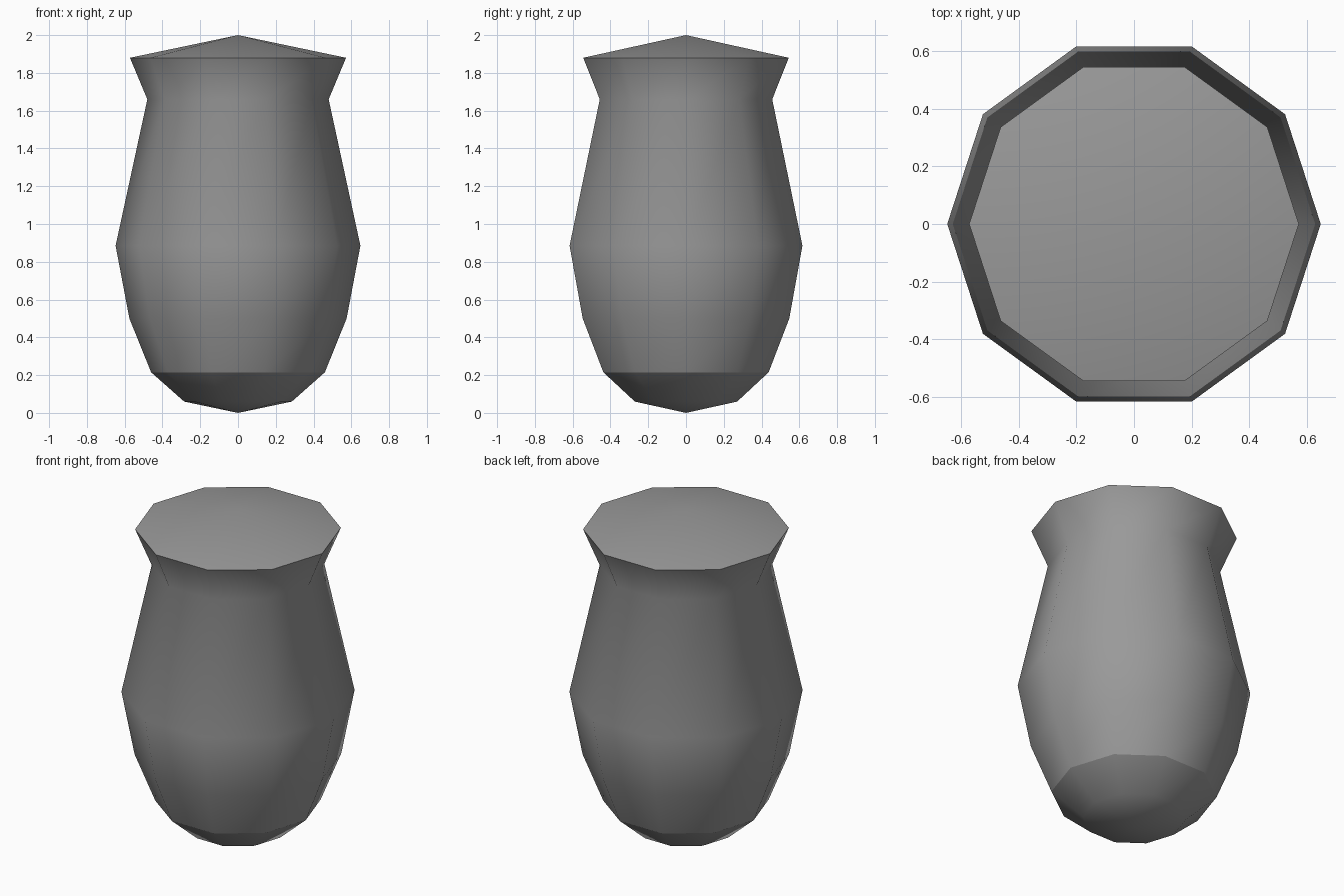
import bpy
import bmesh
from math import cos, sin, tau

cube = bpy.data.objects.get("Cube")
if cube:
    bpy.data.objects.remove(cube, do_unlink=True)

SIDES = 10
# Rings from base to rim: radius, height
RINGS = [(0.285, 0.06), (0.46, 0.215), (0.575, 0.5),
         (0.648, 0.885), (0.48, 1.66), (0.572, 1.88)]
SHARP_HEIGHTS = (0.215, 1.88)

grey = bpy.data.materials.new("stone_grey")
grey.use_nodes = True
colour = (0.32, 0.32, 0.32, 1)
grey.diffuse_color = colour
grey.node_tree.nodes["Principled BSDF"].inputs["Base Color"].default_value = colour

# Urn body: stacked rings, closed by a shallow cone at each end
bm = bmesh.new()
rings = [[bm.verts.new((r * cos(tau * i / SIDES), r * sin(tau * i / SIDES), z))
          for i in range(SIDES)] for r, z in RINGS]
base_tip = bm.verts.new((0, 0, 0))
lid_tip = bm.verts.new((0, 0, 2))

for i in range(SIDES):
    j = (i + 1) % SIDES
    for low, high in zip(rings, rings[1:]):
        bm.faces.new((low[i], low[j], high[j], high[i]))
    bm.faces.new((base_tip, rings[0][j], rings[0][i]))
    bm.faces.new((lid_tip, rings[-1][i], rings[-1][j]))

# Smooth all round, with a crisp foot line and rim
for face in bm.faces:
    face.smooth = True
for edge in bm.edges:
    heights = [v.co.z for v in edge.verts]
    edge.smooth = not any(all(abs(z - s) < 0.001 for z in heights)
                          for s in SHARP_HEIGHTS)

mesh = bpy.data.meshes.new("urn_body")
bm.to_mesh(mesh)
bm.free()
mesh.materials.append(grey)
urn = bpy.data.objects.new("urn_body", mesh)
bpy.context.collection.objects.link(urn)
